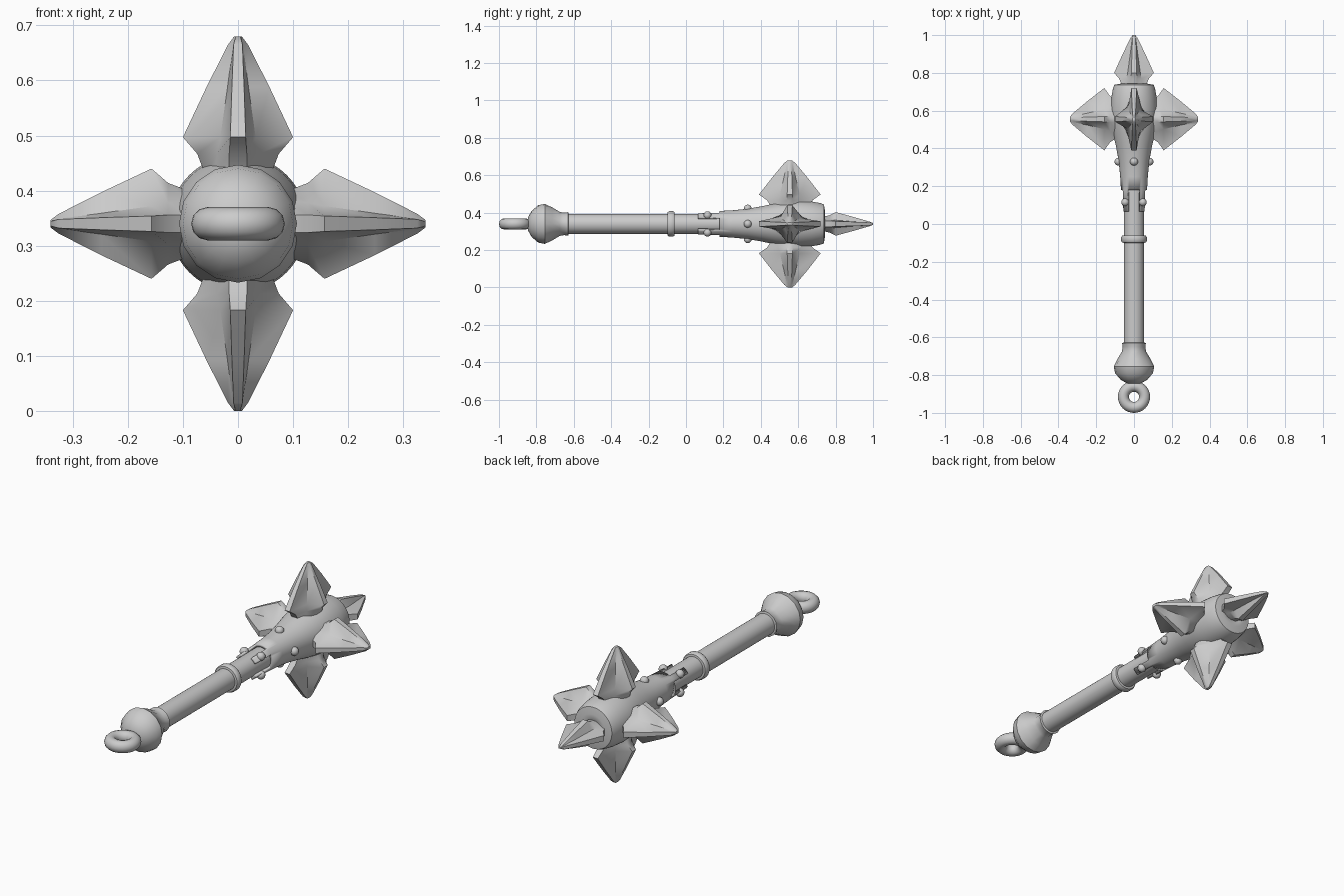
import bpy, bmesh
from math import sin, cos, pi, radians
from mathutils import Matrix, Vector

if "Cube" in bpy.data.objects:
    bpy.data.objects.remove(bpy.data.objects["Cube"])

AXIS = 0.34  # height of the mace's centre line
steel = bpy.data.materials.new("plain_grey")
steel.use_nodes = True
GREY = (0.6, 0.6, 0.6, 1)
steel.diffuse_color = GREY
steel.node_tree.nodes["Principled BSDF"].inputs["Base Color"].default_value = GREY


def finish(name, bm, angle=35):
    bmesh.ops.recalc_face_normals(bm, faces=bm.faces)
    mesh = bpy.data.meshes.new(name)
    bm.to_mesh(mesh)
    bm.free()
    obj = bpy.data.objects.new(name, mesh)
    bpy.context.collection.objects.link(obj)
    mesh.materials.append(steel)
    bpy.ops.object.select_all(action='DESELECT')
    obj.select_set(True)
    bpy.context.view_layer.objects.active = obj
    bpy.ops.object.shade_smooth_by_angle(angle=radians(angle))
    return obj


def bridge(bm, loops, caps=True, closed=False):
    """Skin a list of vertex loops, each with the same count."""
    n = len(loops[0])
    pairs = list(zip(loops, loops[1:]))
    if closed:
        pairs.append((loops[-1], loops[0]))
    for a, b in pairs:
        for i in range(n):
            j = (i + 1) % n
            bm.faces.new((a[i], a[j], b[j], b[i]))
    if caps:
        bm.faces.new(loops[0])
        bm.faces.new(loops[-1])


def lathe(profile, sides, caps=True):
    """Turn (y, radius, flute) rings about the mace's axis."""
    bm = bmesh.new()
    loops = []
    for y, r, flute in profile:
        loop = []
        for i in range(sides):
            a = 2 * pi * i / sides
            rr = r * (1 - flute * (1 - cos(4 * a)) / 2)
            loop.append(bm.verts.new((rr * sin(a), y, AXIS + rr * cos(a))))
        loops.append(loop)
    bridge(bm, loops, caps)
    return bm


def spike(name, wide, thick, base, shoulder, tip, matrix):
    """Four-finned spike along local z, with star-shaped sections."""
    length, under = tip - shoulder, shoulder - base
    # height, fin reach, core size, fin half thickness
    rings = [(base, 0.6, 0.42, 0.016),
             (shoulder - under * 0.45, 0.74, 0.38, 0.016),
             (shoulder, 1.0, 0.32, 0.014),
             (shoulder + length * 0.5, 0.57, 0.19, 0.011),
             (tip - length * 0.08, 0.18, 0.09, 0.008),
             (tip, 0.07, 0.06, 0.004)]
    bm = bmesh.new()
    loops = []
    for h, reach, core, t in rings:
        a, b = wide * reach, thick * reach
        cx, cy = max(wide * core, t), max(thick * core, t)
        loop = []
        for sx, sy in ((1, 1), (-1, 1), (-1, -1), (1, -1)):
            corner = [(sx * a, sy * min(t, b)), (sx * cx, sy * cy),
                      (sx * min(t, a), sy * b)]
            if sx != sy:
                corner.reverse()
            loop += [bm.verts.new((x, y, h)) for x, y in corner]
        loops.append(loop)
    bridge(bm, loops)
    bm.transform(matrix)
    return finish(name, bm, 40)


# Shaft and its collar
finish("shaft", lathe([(-0.66, 0.053, 0), (0.25, 0.053, 0)], 32))
finish("collar", lathe([(-0.1, 0.052, 0), (-0.098, 0.063, 0), (-0.09, 0.068, 0),
                        (-0.07, 0.068, 0), (-0.062, 0.063, 0), (-0.06, 0.052, 0)], 32))

# Pommel with a fluted neck
finish("pommel", lathe([(-0.845, 0.035, 0), (-0.825, 0.07, 0), (-0.79, 0.1, 0),
                        (-0.755, 0.107, 0), (-0.715, 0.088, 0.1), (-0.675, 0.064, 0.12),
                        (-0.65, 0.06, 0.06), (-0.63, 0.063, 0), (-0.627, 0.052, 0)], 16))

# Hanging ring
bm = bmesh.new()
loops = []
for i in range(32):
    a = 2 * pi * i / 32
    loops.append([bm.verts.new(((0.056 + 0.029 * cos(b)) * cos(a),
                                -0.915 + (0.056 + 0.029 * cos(b)) * sin(a),
                                AXIS + 0.03 * sin(b)))
                  for b in (2 * pi * k / 12 for k in range(12))])
bridge(bm, loops, caps=False, closed=True)
finish("hanging_ring", bm, 60)

# Flared head, its sleeve cut into four tabs around the shaft
bm = lathe([(0.065, 0.065, 0), (0.18, 0.069, 0), (0.25, 0.073, 0), (0.33, 0.081, 0),
            (0.41, 0.095, 0), (0.48, 0.111, 0), (0.55, 0.122, 0), (0.61, 0.125, 0),
            (0.67, 0.12, 0), (0.72, 0.111, 0), (0.737, 0.104, 0), (0.743, 0.07, 0),
            (0.743, 0.01, 0)], 48, caps=False)
gaps = []
for f in bm.faces:
    c = f.calc_center_median()
    if c.y < 0.15 and min(abs(c.x), abs(c.z - AXIS)) < 0.03:
        gaps.append(f)
bmesh.ops.delete(bm, geom=gaps, context='FACES')
head = finish("head", bm)
wall = head.modifiers.new("wall", 'SOLIDIFY')
wall.thickness = 0.014
wall.offset = -1

# Rivets: on the tabs and around the flare
for row, y, dist, turn in (("tab", 0.115, 0.066, pi / 4), ("flare", 0.33, 0.082, 0)):
    for k in range(4):
        a = turn + k * pi / 2
        bm = bmesh.new()
        bmesh.ops.create_uvsphere(bm, u_segments=14, v_segments=8, radius=0.021)
        bm.transform(Matrix.Translation((dist * sin(a), y, AXIS + dist * cos(a))))
        finish(f"{row}_rivet_{k + 1}", bm, 60)

# Four spikes around the head and one at the end
for k, side in enumerate(("top", "left", "bottom", "right")):
    place = (Matrix.Translation((0, 0.555, AXIS))
             @ Matrix.Rotation(k * pi / 2, 4, 'Y'))
    spike(f"{side}_spike", 0.1, 0.165, 0.09, 0.157, AXIS, place)
spike("end_spike", 0.105, 0.063, 0.73, 0.8, 1.0,
      Matrix.Translation((0, 0, AXIS)) @ Matrix.Rotation(-pi / 2, 4, 'X'))
